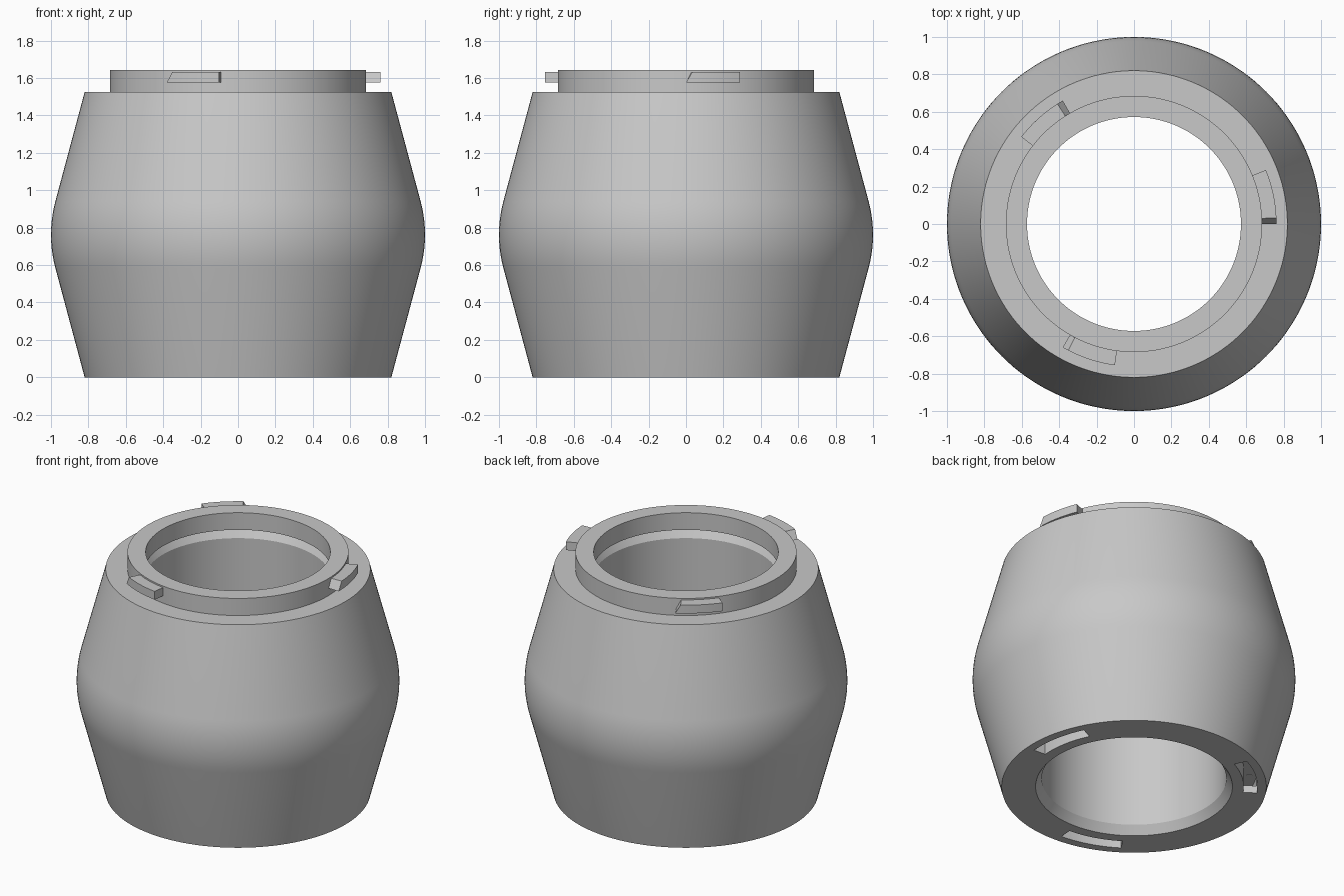
import bpy, bmesh
from math import sin, cos, radians, pi

if "Cube" in bpy.data.objects:
    bpy.data.objects.remove(bpy.data.objects["Cube"], do_unlink=True)

grey = bpy.data.materials.new("plain_grey")
grey.use_nodes = True
colour = (0.58, 0.58, 0.58, 1)
grey.diffuse_color = colour
grey.node_tree.nodes["Principled BSDF"].inputs["Base Color"].default_value = colour


def make_object(name, bm):
    bmesh.ops.recalc_face_normals(bm, faces=bm.faces)
    mesh = bpy.data.meshes.new(name)
    bm.to_mesh(mesh)
    bm.free()
    mesh.materials.append(grey)
    obj = bpy.data.objects.new(name, mesh)
    bpy.context.scene.collection.objects.link(obj)
    return obj


def lathe(name, profile, steps=144):
    """Revolve a closed (radius, height) outline round z."""
    bm = bmesh.new()
    rings = [[bm.verts.new((r * cos(2 * pi * i / steps), r * sin(2 * pi * i / steps), z))
              for r, z in profile] for i in range(steps)]
    n = len(profile)
    for i in range(steps):
        a, b = rings[i], rings[(i + 1) % steps]
        for j in range(n):
            k = (j + 1) % n
            bm.faces.new((a[j], b[j], b[k], a[k]))
    return make_object(name, bm)


def arc_block(name, start, end, r_in, r_out, z_low, z_high, lean=0, steps=10):
    """Curved block between two angles; lean slopes the starting end."""
    bm = bmesh.new()
    rings = []
    for i in range(steps + 1):
        t = i / steps
        low = radians(start + (end - start) * t)
        high = radians(start + lean + (end - start - lean) * t)
        rings.append([bm.verts.new((r * cos(a), r * sin(a), z)) for r, a, z in (
            (r_in, low, z_low), (r_out, low, z_low), (r_out, high, z_high), (r_in, high, z_high))])
    for a, b in zip(rings, rings[1:]):
        for j in range(4):
            k = (j + 1) % 4
            bm.faces.new((a[j], b[j], b[k], a[k]))
    bm.faces.new(rings[0])
    bm.faces.new(rings[-1])
    return make_object(name, bm)


# Barrel body: sloping sides, rounded waist, raised rim
bend = 0.69
waist = [(1 - bend + bend * cos(radians(a)), 0.7625 + bend * sin(radians(a)))
         for a in range(-15, 16, 3)]
outside = [(0.82, 0)] + waist + [(0.82, 1.525), (0.685, 1.525), (0.685, 1.642)]

# Straight bore, chamfered at the base and just beneath the rim
inside = [(0.572, 1.642), (0.572, 1.525), (0.61, 1.525), (0.572, 1.468),
          (0.572, 0.057), (0.61, 0)]
body = lathe("barrel_body", outside + inside)

# Three locking slots in the underside, each turning into a hidden channel
cutters = []
for n in range(3):
    turn = 120 * n
    cutters += [
        arc_block(f"slot_cutter_{n + 1}", turn - 4, turn + 26, 0.68, 0.765, -0.05, 0.125),
        arc_block(f"channel_cutter_{n + 1}", turn + 20, turn + 50, 0.682, 0.763, 0.05, 0.123)]
for cutter in cutters:
    cutter.hide_render = True
    cut = body.modifiers.new(cutter.name, "BOOLEAN")
    cut.operation = "DIFFERENCE"
    cut.solver = "EXACT"
    cut.object = cutter

# Bake the slots, then drop the cutters
bpy.context.view_layer.update()
baked = bpy.data.meshes.new_from_object(body.evaluated_get(bpy.context.evaluated_depsgraph_get()))
body.modifiers.clear()
body.data = baked
for cutter in cutters:
    bpy.data.objects.remove(cutter, do_unlink=True)

# Three locking tabs round the rim, each with one sloped end
tabs = [arc_block(f"locking_tab_{n + 1}", 120 * n, 120 * n + 22.3, 0.67, 0.762,
                  1.575, 1.632, lean=2.5) for n in range(3)]

# Smooth shading with crisp edges
bpy.ops.object.select_all(action="DESELECT")
for obj in [body] + tabs:
    obj.select_set(True)
bpy.context.view_layer.objects.active = body
bpy.ops.object.shade_smooth_by_angle(angle=radians(25))
